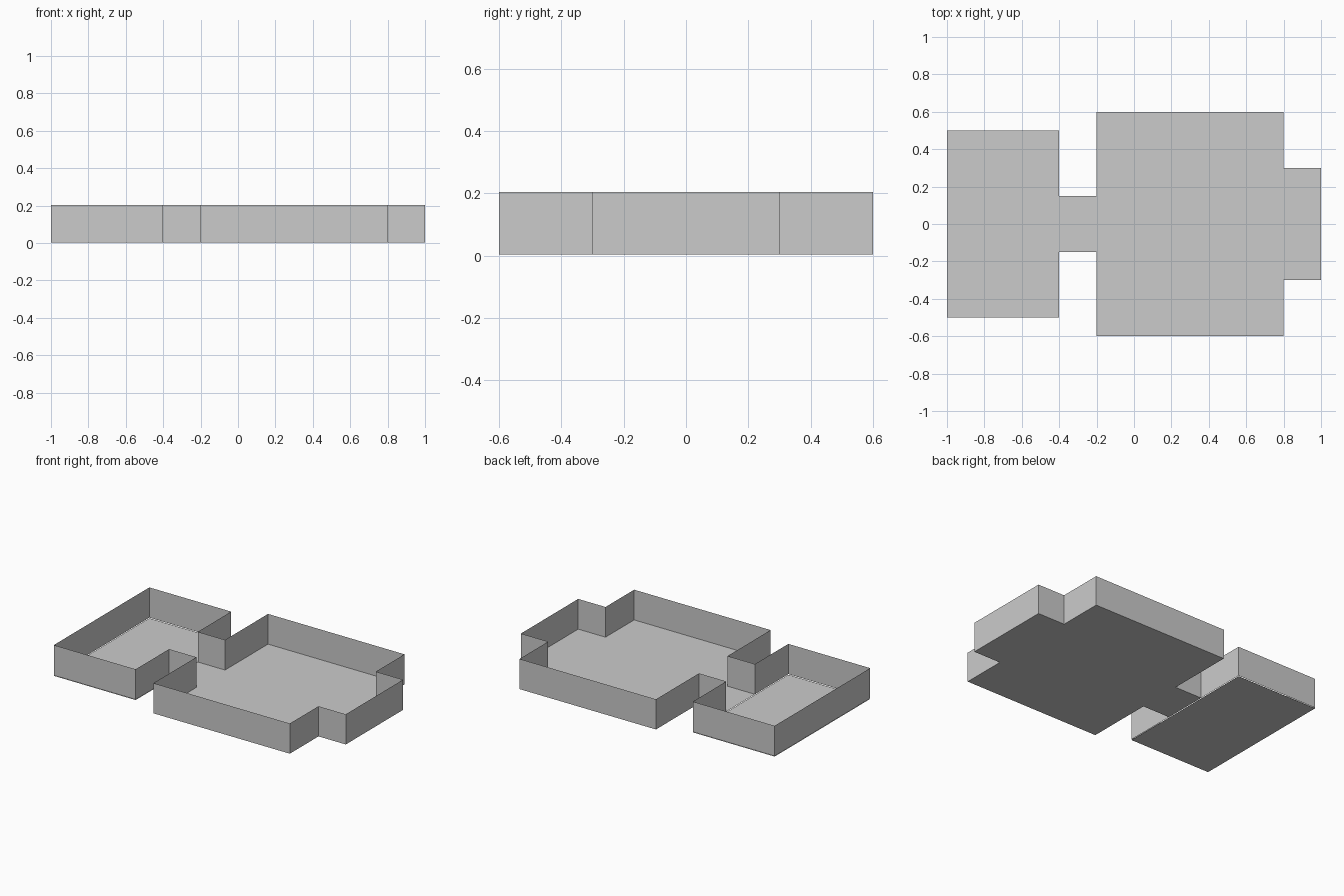
import bpy
import bmesh

if "Cube" in bpy.data.objects:
    bpy.data.objects.remove(bpy.data.objects["Cube"])

BASE, TOP = 0.004, 0.204

# Half outline of the plan (y > 0), from the left end to the right end
half = [(-1, 0.5), (-0.4, 0.5), (-0.4, 0.15), (-0.2, 0.15),
        (-0.2, 0.6), (0.8, 0.6), (0.8, 0.3), (1, 0.3)]
outline = [(x, -y) for x, y in half] + half[::-1]


def finish(name, bm):
    mesh = bpy.data.meshes.new(name)
    bm.to_mesh(mesh)
    bm.free()
    obj = bpy.data.objects.new(name, mesh)
    bpy.context.collection.objects.link(obj)
    return obj


def floor(name, x0, x1, y, z):
    bm = bmesh.new()
    corners = [(x0, -y), (x1, -y), (x1, y), (x0, y)]
    bm.faces.new([bm.verts.new((px, py, z)) for px, py in corners])
    finish(name, bm)


# Thin perimeter wall, open at the top
bm = bmesh.new()
low = [bm.verts.new((x, y, BASE)) for x, y in outline]
high = [bm.verts.new((x, y, TOP)) for x, y in outline]
n = len(outline)
for i in range(n):
    j = (i + 1) % n
    bm.faces.new((low[i], low[j], high[j], high[i]))
finish("perimeter_wall", bm)

# Floors: the small room sits slightly lower than the rest
floor("small_room_floor", -1, -0.4, 0.5, 0)
floor("passage_floor", -0.4, -0.2, 0.15, BASE)
floor("large_room_floor", -0.2, 0.8, 0.6, BASE)
floor("alcove_floor", 0.8, 1, 0.3, BASE)
